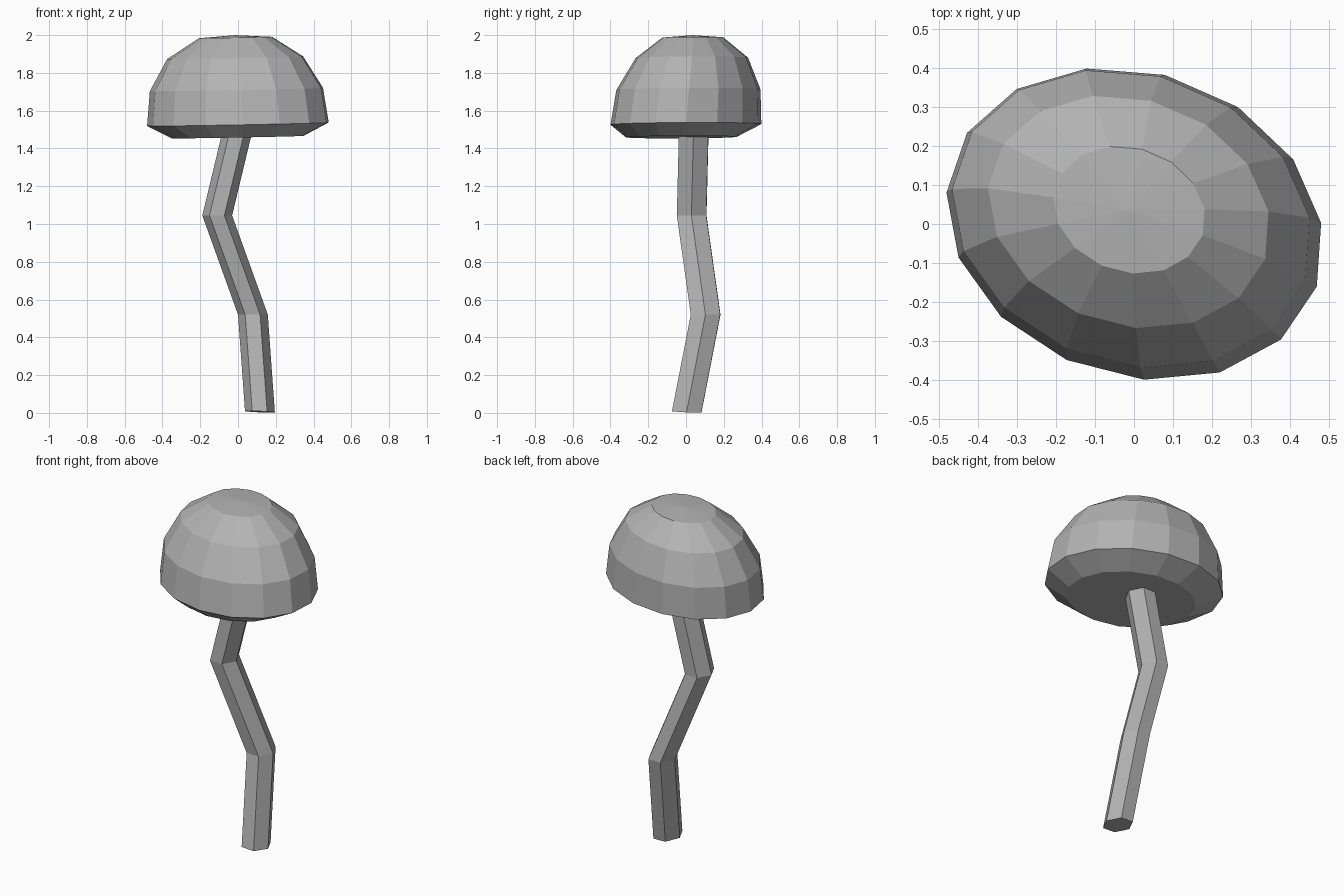
import bpy, bmesh
from math import sin, cos, pi, radians

if "Cube" in bpy.data.objects:
    bpy.data.objects.remove(bpy.data.objects["Cube"])

# Dark grey shared by cap and stem
grey = bpy.data.materials.new("dark_grey")
grey.diffuse_color = (0.45, 0.45, 0.45, 1.0)
grey.use_nodes = True
grey.node_tree.nodes["Principled BSDF"].inputs["Base Color"].default_value = grey.diffuse_color


def ring(bm, center, rx, ry, sides, turn=0.0, tilt=(0.0, 0.0)):
    """Elliptical ring of vertices, turned about z and slightly tilted."""
    verts = []
    for i in range(sides):
        a = 2 * pi * i / sides
        u, v = rx * cos(a), ry * sin(a)
        x = u * cos(turn) - v * sin(turn)
        y = u * sin(turn) + v * cos(turn)
        z = tilt[0] * x + tilt[1] * y
        verts.append(bm.verts.new((center[0] + x, center[1] + y, center[2] + z)))
    return verts


def bridge(bm, a, b):
    n = len(a)
    for i in range(n):
        j = (i + 1) % n
        bm.faces.new((a[i], a[j], b[j], b[i]))


def finish(bm, name):
    bmesh.ops.recalc_face_normals(bm, faces=bm.faces[:])
    mesh = bpy.data.meshes.new(name)
    bm.to_mesh(mesh)
    bm.free()
    mesh.materials.append(grey)
    obj = bpy.data.objects.new(name, mesh)
    bpy.context.collection.objects.link(obj)


# Mushroom cap: tilted oval rings from the flat underside to the crown
cap_profile = [  # centre x, y, z, long radius, short radius
    (0.0, -0.025, 1.46, 0.358, 0.285),
    (0.002, 0.0, 1.528, 0.494, 0.389),
    (-0.006, 0.013, 1.712, 0.471, 0.372),
    (-0.013, 0.031, 1.88, 0.370, 0.290),
    (-0.012, 0.036, 1.987, 0.199, 0.159),
]
bm = bmesh.new()
rings = [ring(bm, p[:3], p[3], p[4], 15, radians(-19), (0.02, 0.008))
         for p in cap_profile]
for lower, upper in zip(rings, rings[1:]):
    bridge(bm, lower, upper)
bm.faces.new(rings[0])
apex = bm.verts.new((-0.015, 0.037, 2.0))
for i in range(15):
    bm.faces.new((rings[-1][i], rings[-1][(i + 1) % 15], apex))
finish(bm, "mushroom_cap")

# Crooked six-sided stem, running up into the cap
stem_path = [(0.116, 0.004, 0.006), (0.079, 0.104, 0.52),
             (-0.110, 0.03, 1.045), (0.016, 0.043, 1.57)]
bm = bmesh.new()
rings = [ring(bm, p, 0.079, 0.09, 6, radians(-1), (-0.04, -0.04) if i == 0 else (0, 0))
         for i, p in enumerate(stem_path)]
for lower, upper in zip(rings, rings[1:]):
    bridge(bm, lower, upper)
bm.faces.new(rings[0])
bm.faces.new(rings[-1])
finish(bm, "mushroom_stem")
